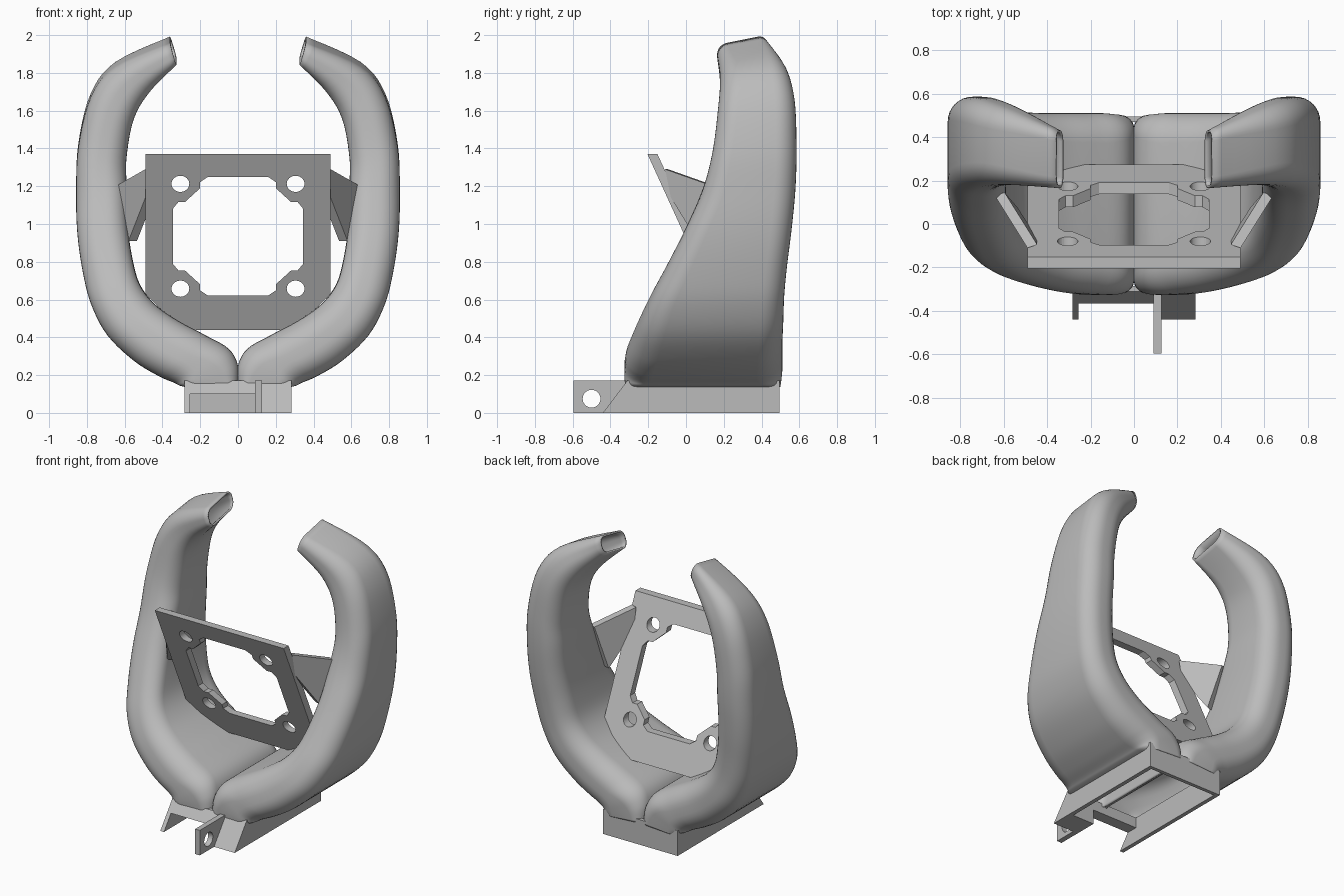
import bpy, bmesh, math
from mathutils import Vector

cube = bpy.data.objects.get("Cube")
if cube:
    bpy.data.objects.remove(cube)

grey = bpy.data.materials.new("plain grey")
grey.use_nodes = True
colour = (0.5, 0.5, 0.5, 1)
grey.diffuse_color = colour
grey.node_tree.nodes["Principled BSDF"].inputs["Base Color"].default_value = colour


def finish(name, bm):
    bmesh.ops.recalc_face_normals(bm, faces=bm.faces)
    mesh = bpy.data.meshes.new(name)
    bm.to_mesh(mesh)
    bm.free()
    obj = bpy.data.objects.new(name, mesh)
    bpy.context.collection.objects.link(obj)
    mesh.materials.append(grey)
    return obj


def prism(name, outline, offset):
    """Extrude a closed planar outline along an offset vector."""
    bm = bmesh.new()
    face = bm.faces.new([bm.verts.new(p) for p in outline])
    new = bmesh.ops.extrude_face_region(bm, geom=[face])["geom"]
    verts = [v for v in new if isinstance(v, bmesh.types.BMVert)]
    bmesh.ops.translate(bm, verts=verts, vec=offset)
    return finish(name, bm)


def box(name, low, high):
    (x0, y0, z0), (x1, y1, z1) = low, high
    return prism(name, [(x0, y0, z0), (x1, y0, z0), (x1, y1, z0), (x0, y1, z0)], (0, 0, z1 - z0))


def cut(target, cutter):
    cutter.hide_render = True
    cutter.hide_set(True)
    cutter.display_type = 'WIRE'
    mod = target.modifiers.new("cut", 'BOOLEAN')
    mod.operation = 'DIFFERENCE'
    mod.solver = 'EXACT'
    mod.object = cutter


def mirror(obj):
    mod = obj.modifiers.new("mirror", 'MIRROR')
    mod.use_mirror_merge = False


def circle(radius, count=32):
    return [(radius * math.cos(math.tau * i / count), radius * math.sin(math.tau * i / count))
            for i in range(count)]


def spline(points, steps):
    """Sample a smooth curve through tuples of any length."""
    ends = [points[0]] + points + [points[-1]]
    samples = []
    for a, b, c, d in zip(ends, ends[1:], ends[2:], ends[3:]):
        for k in range(steps):
            t = k / steps
            samples.append([0.5 * (2*q + (r-p)*t + (2*p - 5*q + 4*r - s)*t*t + (3*q - p - 3*r + s)*t**3)
                            for p, q, r, s in zip(a, b, c, d)])
    return samples + [list(points[-1])]


# Air ducts: inner x, inner z, outer x, outer z, front y, back y
stations = [
    (0.0, .15, .27, .135, -.32, .5),
    (0.0, .25, .31, .145, -.325, .505),
    (.05, .34, .34, .16, -.325, .51),
    (.18, .415, .42, .195, -.315, .51),
    (.32, .49, .55, .275, -.285, .51),
    (.44, .575, .69, .41, -.24, .515),
    (.52, .68, .775, .57, -.18, .52),
    (.56, .82, .82, .74, -.1, .535),
    (.585, 1, .85, .95, -.005, .56),
    (.59, 1.2, .857, 1.17, .085, .58),
    (.59, 1.36, .845, 1.42, .14, .585),
    (.55, 1.57, .78, 1.68, .17, .575),
    (.46, 1.72, .65, 1.845, .18, .53),
    (.325, 1.86, .36, 1.975, .165, .43),
]


def duct_ring(station, progress):
    xi, zi, xo, zo, y0, y1 = station
    inner, outer = Vector((xi, 0, zi)), Vector((xo, 0, zo))
    width, depth = (outer - inner).length, y1 - y0
    across = (outer - inner) / width
    radius = width * min(0.22 + progress, 0.42)
    ring = []
    for corner, (sx, sy) in enumerate([(1, 1), (-1, 1), (-1, -1), (1, -1)]):
        for k in range(9):
            angle = (corner + k / 8) * math.pi / 2
            u = sx * (width / 2 - radius) + radius * math.cos(angle)
            v = sy * (depth / 2 - radius) + radius * math.sin(angle)
            point = (inner + outer) / 2 + across * u
            point.y = (y0 + y1) / 2 + v
            point.z += 0.2 * v * progress ** 4
            ring.append(point)
    return ring


bm = bmesh.new()
path = spline(stations, 5)
rings = [[bm.verts.new(p) for p in duct_ring(s, i / (len(path) - 1))] for i, s in enumerate(path)]
for a, b in zip(rings, rings[1:]):
    for i in range(len(a)):
        j = (i + 1) % len(a)
        bm.faces.new((a[i], a[j], b[j], b[i]))
ducts = finish("air_ducts", bm)
shell = ducts.modifiers.new("wall", 'SOLIDIFY')
shell.thickness = 0.012
shell.offset = -1
mirror(ducts)
bpy.context.view_layer.objects.active = ducts
ducts.select_set(True)
bpy.ops.object.shade_smooth_by_angle(angle=math.radians(40))
ducts.select_set(False)

# Hollow base with a sloping front and a notch
base = prism("base_box", [(-.283, y, z) for y, z in [(-.44, 0), (.495, 0), (.495, .172), (-.31, .172)]],
             (.566, 0, 0))
cut(base, box("base_cavity_cutter", (-.255, -.285, -.1), (.255, .47, .3)))
cut(base, box("base_notch_cutter", (-.255, -.6, -.1), (.09, -.2, .1)))

# Mounting tab with a bolt hole
tab = prism("mounting_tab", [(.09, y, z) for y, z in [(-.595, 0), (-.29, 0), (-.29, .172), (-.595, .172)]],
            (.036, 0, 0))
cut(tab, prism("tab_hole_cutter", [(0, y - .5, z + .075) for y, z in circle(.047)], (.3, 0, 0)))

# Leaning fan plate
LEAN = math.radians(24.5)


def on_plate(u, v, shift=0):
    return (u, .008 - v * math.sin(LEAN) + shift, .905 + v * math.cos(LEAN))


outline = [(-.49, .512), (.49, .512), (.49, -.3), (.3, -.512), (-.3, -.512), (-.49, -.3)]
plate = prism("fan_plate", [on_plate(u, v) for u, v in outline], (0, .053, 0))
quarter = [(.345, .16), (.315, .2), (.28, .2), (.2, .28), (.2, .315), (.16, .345)]
opening = []
for sx, sy in [(1, 1), (-1, 1), (-1, -1), (1, -1)]:
    opening += [(sx * u, sy * v) for u, v in quarter[::sx * sy]]
middle = .033
cut(plate, prism("opening_cutter", [on_plate(u, v + middle, -.2) for u, v in opening], (0, .4, 0)))
for sx in (-1, 1):
    for sy in (-1, 1):
        hole = [on_plate(sx * .305 + u, sy * .305 + middle + v, -.2) for u, v in circle(.047)]
        cut(plate, prism("screw_hole_cutter", hole, (0, .4, 0)))

# Braces from the plate to the ducts
brace = prism("side_braces", [(.49, -.11, 1.29), (.64, .13, 1.205), (.58, .06, .91), (.49, -.08, 1.14)],
              (-.045, .015, 0))
mirror(brace)
